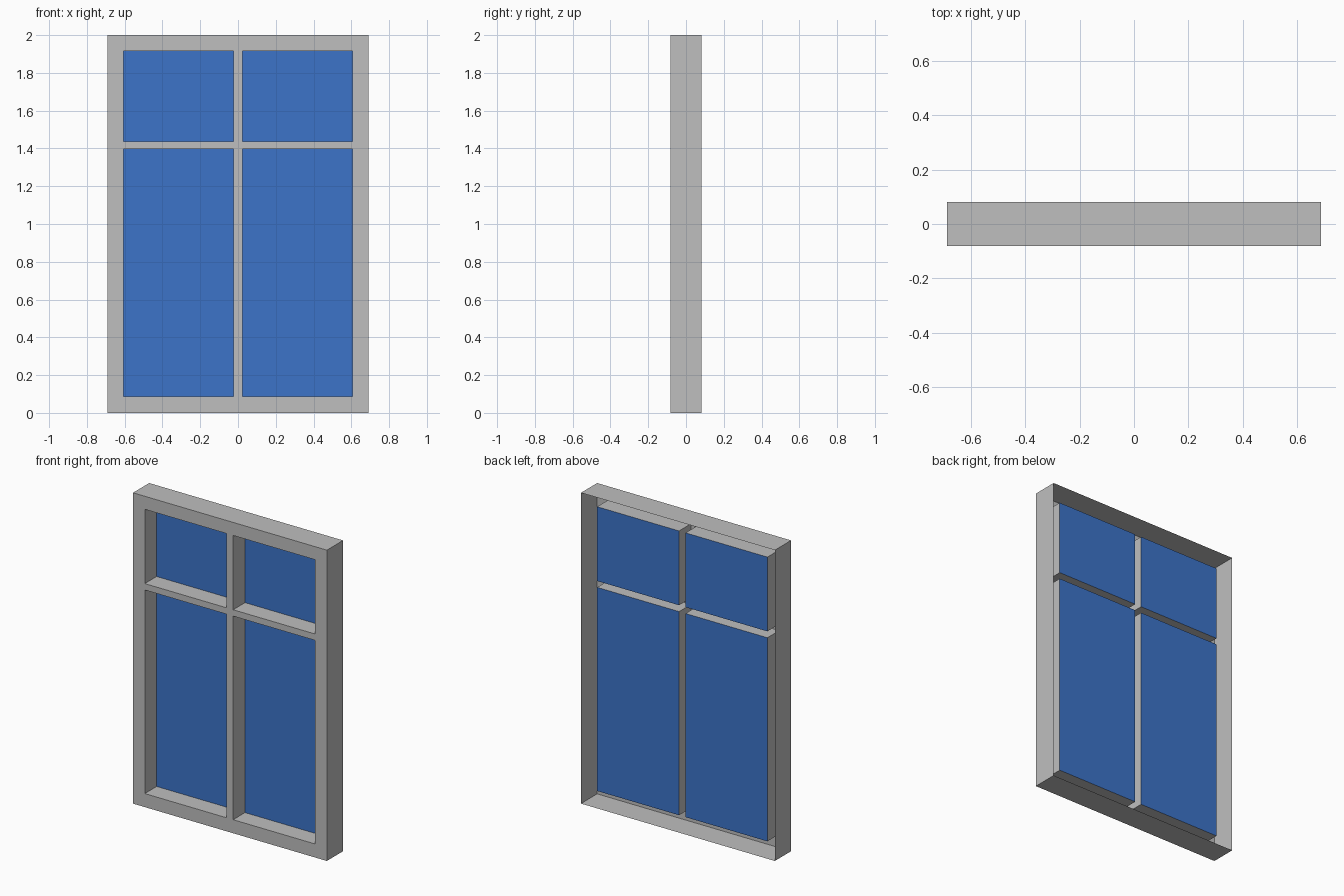
import bpy, bmesh

default = bpy.data.objects.get("Cube")
if default:
    bpy.data.objects.remove(default, do_unlink=True)


def make_material(name, color):
    mat = bpy.data.materials.new(name)
    mat.use_nodes = True
    mat.diffuse_color = color
    mat.node_tree.nodes["Principled BSDF"].inputs["Base Color"].default_value = color
    return mat


def add_object(name, bm, mat):
    mesh = bpy.data.meshes.new(name)
    bm.to_mesh(mesh)
    bm.free()
    mesh.materials.append(mat)
    obj = bpy.data.objects.new(name, mesh)
    bpy.context.collection.objects.link(obj)
    return obj


def quad(bm, x0, x1, z0, z1, y):
    # Upright rectangle facing the front
    corners = [(x0, z0), (x1, z0), (x1, z1), (x0, z1)]
    return bm.faces.new([bm.verts.new((x, y, z)) for x, z in corners])


grey = make_material("frame grey", (0.52, 0.52, 0.52, 1))
blue = make_material("glass blue", (0.045, 0.174, 0.584, 1))

# Grid lines of the frame, with openings in the odd cells
xs = [-0.69, -0.606, -0.023, 0.023, 0.606, 0.69]
zs = [0, 0.087, 1.397, 1.438, 1.916, 2]
front, glass_y, back = -0.082, 0.038, 0.082

# Frame: front sheet with four openings
bm = bmesh.new()
for i in range(5):
    for j in range(5):
        if not (i % 2 and j % 2):
            quad(bm, xs[i], xs[i + 1], zs[j], zs[j + 1], front)
bmesh.ops.remove_doubles(bm, verts=bm.verts, dist=0.001)

# Outer walls run to the open back, opening walls stop at the glass
rim = [e for e in bm.edges if e.is_boundary]
walls = bmesh.ops.extrude_edge_only(bm, edges=rim)["geom"]
for v in walls:
    if isinstance(v, bmesh.types.BMVert):
        outer = v.co.x in (min(w.co.x for w in bm.verts), max(w.co.x for w in bm.verts)) \
            or v.co.z < 0.01 or v.co.z > 1.99
        v.co.y = back if outer else glass_y
bmesh.ops.recalc_face_normals(bm, faces=bm.faces)
if next(f for f in bm.faces if abs(f.normal.y) > 0.9).normal.y > 0:
    bmesh.ops.reverse_faces(bm, faces=bm.faces)
add_object("window_frame", bm, grey)

# Glass panes closing the four openings
for i, side in ((1, "right"), (3, "left")):
    for j, level in ((1, "lower"), (3, "upper")):
        bm = bmesh.new()
        quad(bm, xs[i], xs[i + 1], zs[j], zs[j + 1], glass_y)
        add_object(f"{level}_{side}_pane", bm, blue)
